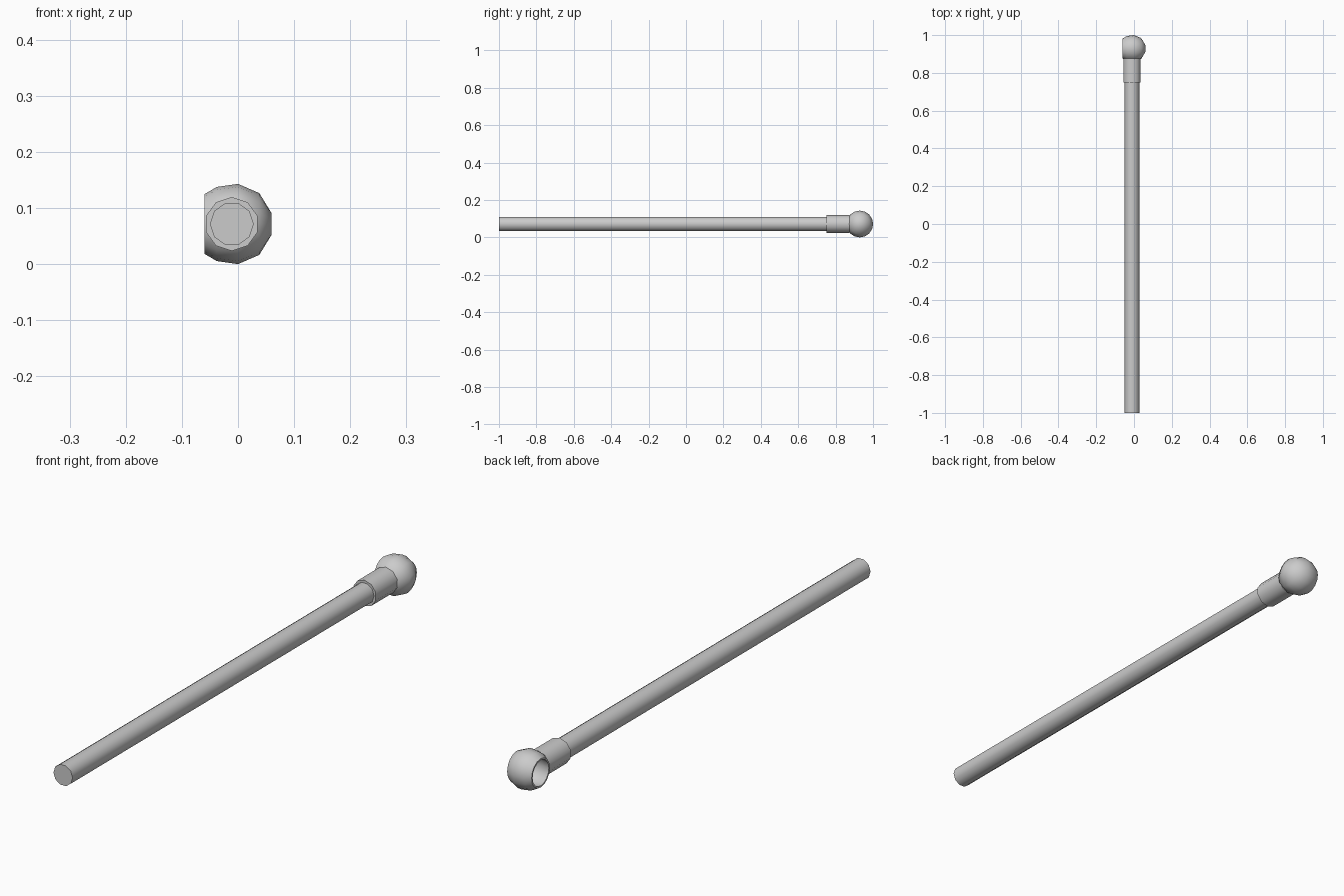
import bpy, bmesh
from math import sin, cos, pi

if "Cube" in bpy.data.objects:
    bpy.data.objects.remove(bpy.data.objects["Cube"])

CX, CZ = -0.011, 0.0715      # axis of the rod
BALL_Y = 0.929


def lathe(name, profile, sides, place, phase=0.0, angle=50):
    """Revolve (distance along axis, radius) points; place maps (t, u, v) to xyz."""
    bm = bmesh.new()
    rings = []
    for t, r in profile:
        if r == 0:
            rings.append([bm.verts.new(place(t, 0, 0))])
        else:
            rings.append([bm.verts.new(place(t, r * cos(phase + 2 * pi * i / sides),
                                             r * sin(phase + 2 * pi * i / sides)))
                          for i in range(sides)])
    for a, b in zip(rings, rings[1:]):
        for i in range(sides):
            j = (i + 1) % sides
            face = [a[i % len(a)], a[j % len(a)], b[j % len(b)], b[i % len(b)]]
            bm.faces.new(list(dict.fromkeys(face)))
    for ring in (rings[0], rings[-1]):
        if len(ring) > 1:
            bm.faces.new(ring)
    bmesh.ops.recalc_face_normals(bm, faces=bm.faces)
    mesh = bpy.data.meshes.new(name)
    bm.to_mesh(mesh)
    bm.free()
    ob = bpy.data.objects.new(name, mesh)
    bpy.context.collection.objects.link(ob)
    bpy.ops.object.select_all(action='DESELECT')
    ob.select_set(True)
    bpy.context.view_layer.objects.active = ob
    bpy.ops.object.shade_smooth_by_angle(angle=angle * pi / 180)
    return ob


def along_y(t, u, v):
    return (CX + u, t, CZ + v)


def along_x(t, u, v):
    return (t, BALL_Y + u, CZ + v)


# Long rod and the thicker collar, both ten-sided
lathe("rod", [(-1.0, 0.039), (0.80, 0.039)], 10, along_y)
lathe("collar", [(0.75, 0.048), (0.875, 0.048)], 10, along_y, phase=pi / 2)

# Hollow ball socket: outer shell, thin rim, then the inner cup, opening to -x
lathe("ball_socket", [
    (0.06, 0), (0.06, 0.019), (0.038, 0.055), (0.0, 0.0715), (-0.038, 0.066), (-0.06, 0.053),
    (-0.06, 0.047), (-0.03, 0.052), (0.0, 0.049), (0.025, 0.034), (0.038, 0.014), (0.038, 0),
], 16, along_x)
